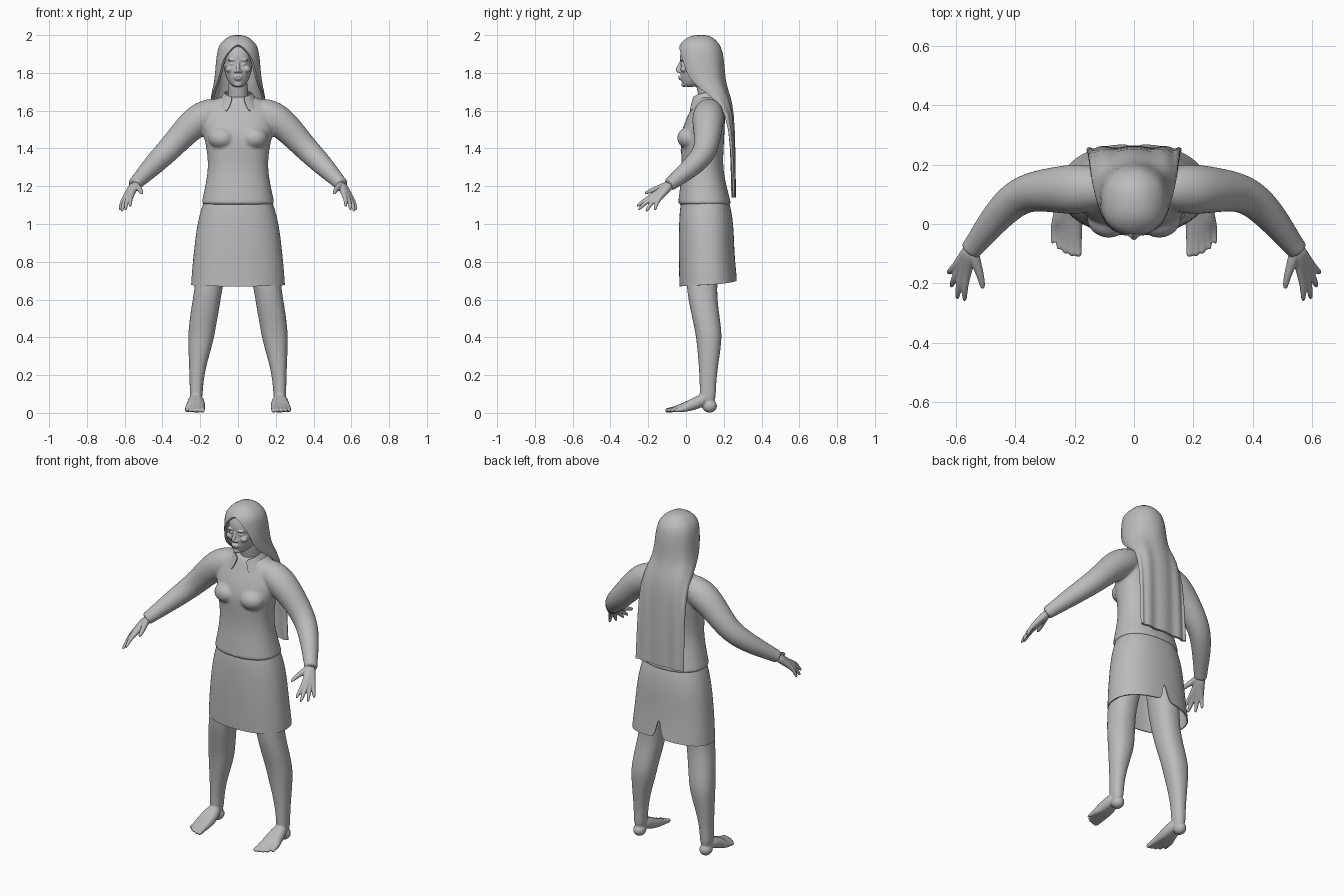
import bpy
import bmesh
from math import sin, cos, pi, copysign
from mathutils import Vector, Matrix, Quaternion

default_cube = bpy.data.objects.get("Cube")
if default_cube:
    bpy.data.objects.remove(default_cube, do_unlink=True)

grey = bpy.data.materials.new("plain grey")
grey.use_nodes = True
grey.diffuse_color = (0.5, 0.5, 0.5, 1)
grey.node_tree.nodes["Principled BSDF"].inputs["Base Color"].default_value = (0.5, 0.5, 0.5, 1)


def soft(value, power=0.88):
    """Slightly squared sine or cosine for fuller cross-sections."""
    return copysign(abs(value) ** power, value)


def skin(bm, rings, closed=True):
    """Join neighbouring rings with quads; closed rings are also capped."""
    rows = [[bm.verts.new(p) for p in ring] for ring in rings]
    count = len(rows[0])
    for low, high in zip(rows, rows[1:]):
        for i in range(count if closed else count - 1):
            j = (i + 1) % count
            bm.faces.new((low[i], low[j], high[j], high[i]))
    if closed:
        bm.faces.new(rows[0][::-1])
        bm.faces.new(rows[-1])


def loft(bm, rows, sides=24):
    """Stack horizontal sections given as z, centre x, half width, front, back."""
    rings = []
    for z, x, width, front, back in rows:
        middle, depth = (front + back) / 2, (back - front) / 2
        turns = [2 * pi * i / sides for i in range(sides)]
        rings.append([(x + width * soft(cos(t)), middle + depth * soft(sin(t)), z) for t in turns])
    skin(bm, rings)


def tube(bm, stations, sides=16):
    """Sweep a circle along stations given as x, y, z, radius."""
    points = [Vector(s[:3]) for s in stations]
    last = len(points) - 1
    rings, turn, previous = [], Quaternion(), Vector((0, 0, 1))
    for i, (point, station) in enumerate(zip(points, stations)):
        tangent = (points[min(i + 1, last)] - points[max(i - 1, 0)]).normalized()
        turn = previous.rotation_difference(tangent) @ turn
        previous = tangent
        angles = [2 * pi * k / sides for k in range(sides)]
        rings.append([point + turn @ Vector((cos(a), sin(a), 0)) * station[3] for a in angles])
    skin(bm, rings)


def ball(bm, centre, size):
    matrix = Matrix.Translation(centre) @ Matrix.Diagonal((*size, 1))
    bmesh.ops.create_uvsphere(bm, u_segments=20, v_segments=12, radius=1, matrix=matrix)


def make_object(name, bm):
    bmesh.ops.recalc_face_normals(bm, faces=bm.faces[:])
    mesh = bpy.data.meshes.new(name)
    bm.to_mesh(mesh)
    bm.free()
    mesh.materials.append(grey)
    obj = bpy.data.objects.new(name, mesh)
    bpy.context.collection.objects.link(obj)
    return obj


def organic(name, bm, voxel, mirror=False, smoothing=3):
    """Fuse overlapping volumes into one smooth body."""
    obj = make_object(name, bm)
    if mirror:
        obj.modifiers.new("Mirror", "MIRROR").use_mirror_merge = False
    obj.modifiers.new("Round", "SUBSURF").levels = 2
    obj.modifiers["Round"].render_levels = 2
    fuse = obj.modifiers.new("Fuse", "REMESH")
    fuse.mode = "VOXEL"
    fuse.voxel_size = voxel
    fuse.use_smooth_shade = True
    relax = obj.modifiers.new("Relax", "SMOOTH")
    relax.iterations = smoothing
    return obj


def drape(name, rows, thickness, segments=40, ripple=0.0):
    """Open cloth or hair: rows of z, half width, end y, middle y, half arc, end lift."""
    bm = bmesh.new()
    rings = []
    for k, (z, width, end, middle, arc, lift) in enumerate(rows):
        ring = []
        for i in range(segments + 1):
            share = 2 * i / segments - 1
            t = share * arc
            y = (middle + end) / 2 + (middle - end) / 2 * soft(cos(t))
            y += ripple * cos(14 * share) * k / len(rows)
            ring.append((width * soft(sin(t)), y, z + lift * abs(share) ** 2))
        rings.append(ring)
    skin(bm, rings, closed=False)
    bmesh.ops.remove_doubles(bm, verts=bm.verts[:], dist=0.0002)
    obj = make_object(name, bm)
    obj.modifiers.new("Round", "SUBSURF").levels = 1
    solid = obj.modifiers.new("Thickness", "SOLIDIFY")
    solid.thickness = thickness
    solid.offset = 0
    bpy.ops.object.select_all(action="DESELECT")
    obj.select_set(True)
    bpy.context.view_layer.objects.active = obj
    for modifier in list(obj.modifiers):
        bpy.ops.object.modifier_apply(modifier=modifier.name)
    bpy.ops.object.shade_smooth_by_angle(angle=0.8)
    return obj


# Head, face and neck
bm = bmesh.new()
loft(bm, [(1.725, 0, .026, -.012, .05), (1.74, 0, .042, -.02, .09), (1.765, 0, .06, -.026, .13),
          (1.8, 0, .07, -.032, .155), (1.83, 0, .076, -.032, .165), (1.85, 0, .078, -.024, .17),
          (1.87, 0, .08, -.036, .172), (1.92, 0, .078, -.028, .168), (1.96, 0, .062, -.003, .15),
          (1.985, 0, .03, .04, .11)])
tube(bm, [(0, .14, 1.6, .062), (0, .12, 1.68, .054), (0, .09, 1.8, .052)])
tube(bm, [(0, -.024, 1.865, .007), (0, -.036, 1.84, .009), (0, -.047, 1.815, .013), (0, -.034, 1.802, .012)])
ball(bm, (0, -.03, 1.779), (.024, .012, .006))
ball(bm, (0, -.028, 1.768), (.021, .012, .007))
ball(bm, (0, -.012, 1.738), (.02, .014, .013))
for side in (1, -1):
    ball(bm, (side * .013, -.034, 1.808), (.009, .011, .008))
    ball(bm, (side * .031, -.018, 1.847), (.016, .012, .008))
    ball(bm, (side * .033, -.024, 1.868), (.025, .012, .005))
    ball(bm, (side * .046, -.01, 1.82), (.022, .02, .018))
organic("head", bm, .005, smoothing=1)

# Long hair, open around the face and hanging down the back
drape("hair", [(1.995, 0, .08, .08, pi, 0), (1.99, .045, .02, .13, pi, 0),
               (1.955, .088, -.024, .168, pi, 0), (1.925, .101, -.036, .182, 2.85, 0),
               (1.88, .109, -.038, .192, 2.45, 0), (1.8, .114, -.03, .198, 2.3, 0),
               (1.74, .122, .0, .204, 2.1, 0), (1.68, .138, .08, .225, 1.85, 0),
               (1.6, .145, .18, .245, 1.57, 0), (1.4, .149, .222, .252, 1.57, 0),
               (1.14, .154, .24, .254, 1.57, 0)], .014, ripple=.004)

# Blouse with long sleeves
bm = bmesh.new()
loft(bm, [(1.1, 0, .196, -.044, .242), (1.108, 0, .195, -.043, .24), (1.2, 0, .174, -.032, .215),
          (1.3, 0, .157, -.022, .195), (1.4, 0, .167, -.028, .2), (1.46, 0, .182, -.03, .203),
          (1.53, 0, .195, -.012, .207), (1.6, 0, .185, .022, .207), (1.65, 0, .145, .045, .195),
          (1.68, 0, .085, .062, .178)])
for side in (1, -1):
    ball(bm, (side * .085, .02, 1.455), (.075, .068, .06))
    tube(bm, [(side * x, y, z, r) for x, y, z, r in
              [(.08, .125, 1.605, .066), (.14, .12, 1.59, .079), (.2, .117, 1.56, .088), (.27, .115, 1.5, .078),
               (.35, .11, 1.41, .067), (.41, .08, 1.35, .062), (.475, .01, 1.285, .052),
               (.535, -.07, 1.222, .038), (.55, -.087, 1.208, .037), (.552, -.09, 1.206, .037)]])
blouse = organic("blouse", bm, .008, smoothing=4)

# Shirt collar with lowered front points
drape("collar", [(1.705, .07, .035, .17, 2.75, -.035), (1.685, .088, .025, .188, 2.75, -.05),
                 (1.655, .112, .01, .206, 2.65, -.06)], .006)

# Front placket wrapped onto the blouse
bm = bmesh.new()
skin(bm, [[(x, -.2, 1.115 + .012 * i) for x in (-.008, .002, .012)] for i in range(42)], closed=False)
placket = make_object("placket", bm)
wrap = placket.modifiers.new("Wrap", "SHRINKWRAP")
wrap.target = blouse
wrap.wrap_method = "PROJECT"
wrap.use_project_y = True
wrap.use_positive_direction = True
wrap.use_negative_direction = True
wrap.wrap_mode = "ABOVE_SURFACE"
wrap.offset = .002

# Skirt, seamed at the back with a vent at the hem
drape("skirt", [(1.125, .175, .222, -.022, pi, 0), (1.08, .192, .236, -.03, pi, 0),
                (1.0, .213, .248, -.034, pi, 0), (.9, .226, .252, -.036, pi, 0),
                (.82, .234, .255, -.035, pi, .005), (.75, .241, .261, -.034, 3.1, .015),
                (.67, .246, .267, -.032, 3.06, .032)], .006)

# Legs and bare feet
bm = bmesh.new()
loft(bm, [(.95, .115, .088, .005, .19), (.8, .135, .084, .0, .178), (.66, .156, .073, .002, .162),
          (.55, .174, .075, .022, .172), (.45, .19, .072, .045, .187), (.38, .197, .068, .056, .19),
          (.25, .214, .045, .068, .17), (.14, .221, .034, .074, .157), (.04, .222, .034, .07, .16)])
ball(bm, (.222, .125, .036), (.036, .04, .035))
for i, reach in enumerate((-.112, -.11, -.102, -.088, -.068)):
    toe = .013 - .001 * i
    tube(bm, [(.222, .11, .08, .034), (.208 + .007 * i, .06, .054, .034), (.2 + .012 * i, .01, .035, .029),
              (.193 + .018 * i, reach + .06, .021, .018), (.188 + .021 * i, reach + .02, .014, toe),
              (.187 + .022 * i, reach, .012, toe)], sides=12)
organic("legs", bm, .006, mirror=True, smoothing=2)

# Hands: each finger runs from the wrist through its knuckle to the tip
bm = bmesh.new()
wrist = Vector((.547, -.08, 1.212))
fingers = [((.565, -.178, 1.148), (.57, -.262, 1.09)), ((.58, -.175, 1.139), (.596, -.255, 1.072)),
           ((.593, -.162, 1.133), (.616, -.213, 1.062)), ((.602, -.144, 1.134), (.626, -.165, 1.07))]
for knuckle, tip in fingers:
    knuckle, tip = Vector(knuckle), Vector(tip)
    bend = knuckle.lerp(tip, .5) + Vector((.004, -.003, .005))
    stations = [(wrist, .026), (wrist.lerp(knuckle, .5), .02), (knuckle, .014), (bend, .011), (tip, .008)]
    tube(bm, [(*point, radius) for point, radius in stations], sides=12)
tube(bm, [(*wrist, .024), (.533, -.13, 1.195, .018), (.516, -.175, 1.18, .013), (.508, -.222, 1.16, .009)], sides=12)
organic("hands", bm, .004, mirror=True, smoothing=2)
